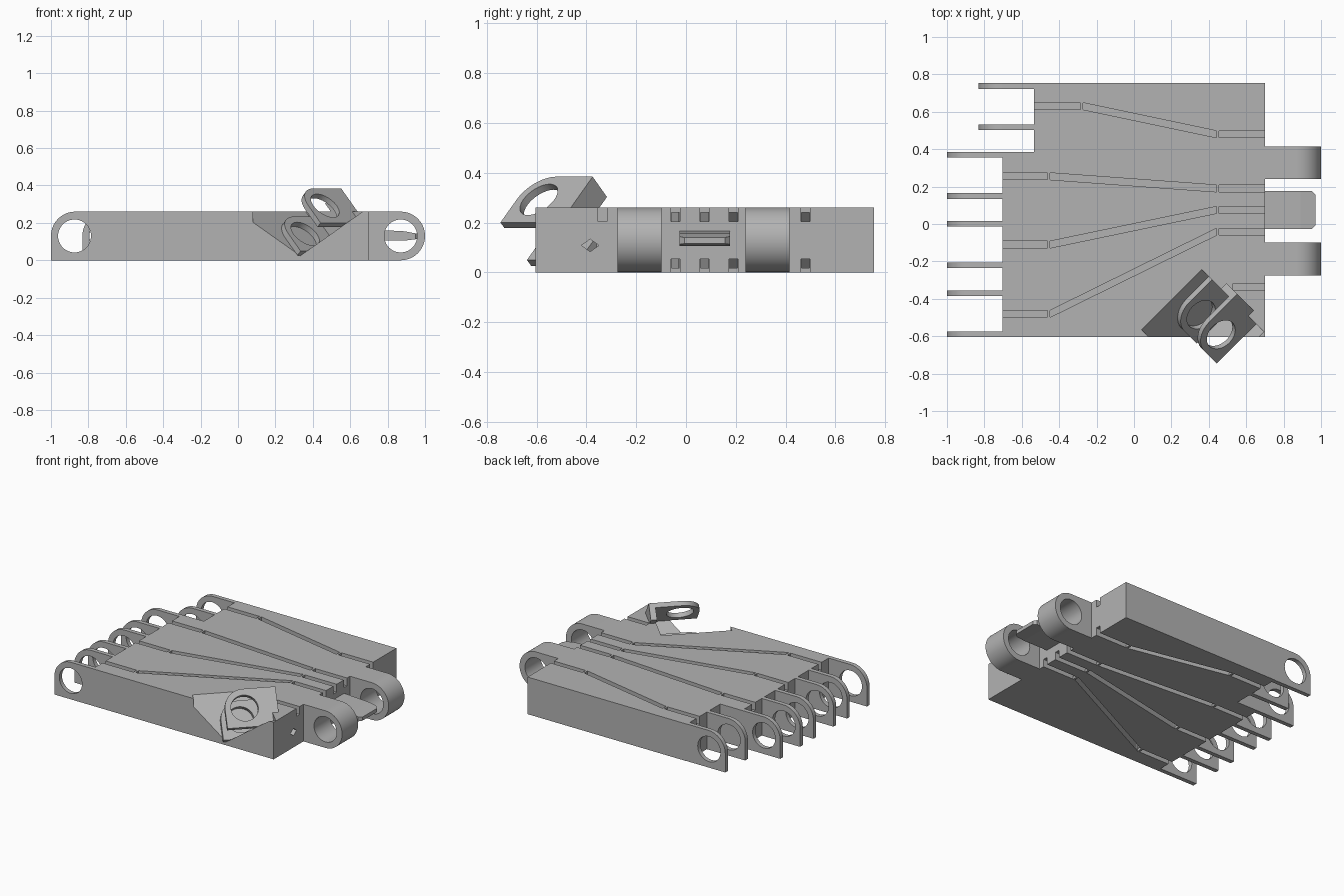
import bpy, bmesh, math
from mathutils import Matrix, Vector

if "Cube" in bpy.data.objects:
    bpy.data.objects.remove(bpy.data.objects["Cube"])

H = 0.26          # slab thickness
R = H / 2         # lug outer radius
HOLE = 0.088      # lug hole radius

grey = bpy.data.materials.new("plain_grey")
grey.diffuse_color = (0.45, 0.45, 0.45, 1)
grey.use_nodes = True
grey.node_tree.nodes["Principled BSDF"].inputs["Base Color"].default_value = grey.diffuse_color

# tilted frame of the corner bracket: local x along the lug, y through it, z up it
S = math.sqrt(0.5)
TILT = Matrix(((S, -0.5, -0.5), (S, 0.5, 0.5), (0, -S, S))).to_4x4()
FLAT = Matrix.Identity(4)


def prism(name, pts, lo, hi, axis="y", matrix=FLAT):
    """Extrude a closed outline along an axis: y uses (x,z), z uses (x,y), x uses (y,z)."""
    place = {"y": lambda a, b, t: (a, t, b),
             "z": lambda a, b, t: (a, b, t),
             "x": lambda a, b, t: (t, a, b)}[axis]
    bm = bmesh.new()
    base = [bm.verts.new(place(a, b, lo)) for a, b in pts]
    top = [bm.verts.new(place(a, b, hi)) for a, b in pts]
    bm.faces.new(base)
    bm.faces.new(top)
    for i in range(len(pts)):
        j = (i + 1) % len(pts)
        bm.faces.new((base[i], base[j], top[j], top[i]))
    bmesh.ops.recalc_face_normals(bm, faces=bm.faces)
    bm.transform(matrix)
    mesh = bpy.data.meshes.new(name)
    bm.to_mesh(mesh)
    bm.free()
    mesh.materials.append(grey)
    obj = bpy.data.objects.new(name, mesh)
    bpy.context.collection.objects.link(obj)
    return obj


def box(name, x0, x1, y0, y1, z0, z1, matrix=FLAT):
    return prism(name, [(x0, z0), (x1, z0), (x1, z1), (x0, z1)], y0, y1, "y", matrix)


def cut(obj, cutter):
    """Subtract the cutter and remove it."""
    mod = obj.modifiers.new("cut", "BOOLEAN")
    mod.operation, mod.solver, mod.object = "DIFFERENCE", "EXACT", cutter
    bpy.context.view_layer.objects.active = obj
    bpy.ops.object.modifier_apply(modifier=mod.name)
    bpy.data.objects.remove(cutter)


def arc(cx, cz, r, a0, a1, n):
    return [(cx + r * math.cos(math.radians(a0 + (a1 - a0) * i / n)),
             cz + r * math.sin(math.radians(a0 + (a1 - a0) * i / n))) for i in range(n + 1)]


def smooth(obj):
    bpy.ops.object.select_all(action="DESELECT")
    obj.select_set(True)
    bpy.context.view_layer.objects.active = obj
    bpy.ops.object.shade_smooth_by_angle(angle=math.radians(30))


def pierce(obj, cx, cz, y0, y1, matrix=FLAT):
    cut(obj, prism("hole", arc(cx, cz, HOLE, 0, 360, 40)[:-1], y0 - 0.05, y1 + 0.05, "y", matrix))
    smooth(obj)


def tab(name, x_root, y0, y1, z0=0.0, length=0.297, matrix=FLAT):
    """Thin lug: square lower corner, rounded upper corner, round hole."""
    x = x_root - length
    pts = [(x, z0), (x_root, z0), (x_root, z0 + H)] + arc(x + R, z0 + R, R, 90, 180, 14)
    obj = prism(name, pts, y0, y1, "y", matrix)
    pierce(obj, x + 0.126, z0 + R, y0, y1, matrix)
    return obj


# main slab with a stepped left edge
slab = prism("slab", [(-0.703, -0.605), (0.70, -0.605), (0.70, 0.755),
                      (-0.535, 0.755), (-0.535, 0.385), (-0.703, 0.385)], 0, H, "z")


# cable grooves on top and bottom: (left x, left y, bend x, right y)
def groove(p, q, z0, z1, w=0.018):
    p, q = Vector(p), Vector(q)
    if abs(p.y - q.y) < 1e-6:
        n = Vector((0, w))
    else:
        n = Vector((0, w * 1.02))
    cut(slab, prism("groove", [tuple(p - n), tuple(q - n), tuple(q + n), tuple(p + n)],
                    z0, z1, "z"))


for z0, z1, t0, t1 in ((0.205, 0.30, 0.205, 0.24), (-0.04, 0.053, 0.018, 0.053)):
    for xl, yl, xb, yr in ((-0.535, 0.63, -0.28, 0.48), (-0.70, 0.255, -0.455, 0.19),
                           (-0.70, -0.11, -0.455, 0.075), (-0.70, -0.48, -0.455, -0.042)):
        groove((xl - 0.05, yl), (xb - 0.007, yl), z0, z1)
        groove((xb + 0.007, yl), (0.44, yr), z0, z1)
        groove((0.454, yr), (0.75, yr), z0, z1)
        # small tunnels under the retaining bridges
        groove((xb - 0.02, yl), (xb + 0.02, yl), t0, t1, 0.0165)
        groove((0.425, yr), (0.47, yr), t0, t1, 0.0165)
groove((0.53, -0.335), (0.75, -0.335), 0.205, 0.30)

# tilted pocket in the front corner, and the diamond passage into it
cut(slab, box("pocket", -0.371, 0.085, -1.3, -0.486, -0.452, 0.5, TILT))
cut(slab, prism("diamond", [(-0.42, 0.108), (-0.385, 0.083), (-0.35, 0.108), (-0.385, 0.133)],
                0.48, 0.75, "x"))

# left hinge tabs
for i, y in enumerate((0.355, 0.135, -0.013, -0.235, -0.385, -0.605)):
    tab("left_tab_%d" % (i + 1), -0.703, y, y + 0.03)
for i, y in enumerate((0.723, 0.503)):
    tab("short_row_tab_%d" % (i + 1), -0.535, y, y + 0.03)

# right hinge barrels
for i, (y0, y1) in enumerate(((-0.275, -0.098), (0.24, 0.415))):
    barrel = prism("right_barrel_%d" % (i + 1),
                   [(0.70, H), (0.70, 0)] + arc(0.87, R, R, -90, 90, 28), y0, y1)
    pierce(barrel, 0.87, R, y0, y1)

# latch tongue between the barrels, with clipped corners and a tapered tip
tongue = prism("latch_tongue", [(0.70, 0.105), (0.89, 0.105), (0.97, 0.115), (0.97, 0.14),
                                (0.89, 0.155), (0.70, 0.165)], -0.027, 0.176)
for y, s in ((-0.027, 1), (0.176, -1)):
    cut(tongue, prism("clip", [(0.94, y - s * 0.01), (1.0, y - s * 0.01), (1.0, y + s * 0.05),
                               (0.975, y + s * 0.025)], 0, 0.3, "z"))

# tilted corner bracket: two lugs and the block that carries the upper one
tab("bracket_lower_lug", 0.085, -0.522, -0.489, -0.452, 0.30, TILT)
tab("bracket_upper_lug", 0.085, -0.735, -0.703, -0.452, 0.30, TILT)
box("bracket_block", 0.085, 0.125, -0.735, -0.62, -0.452, -0.192, TILT)
